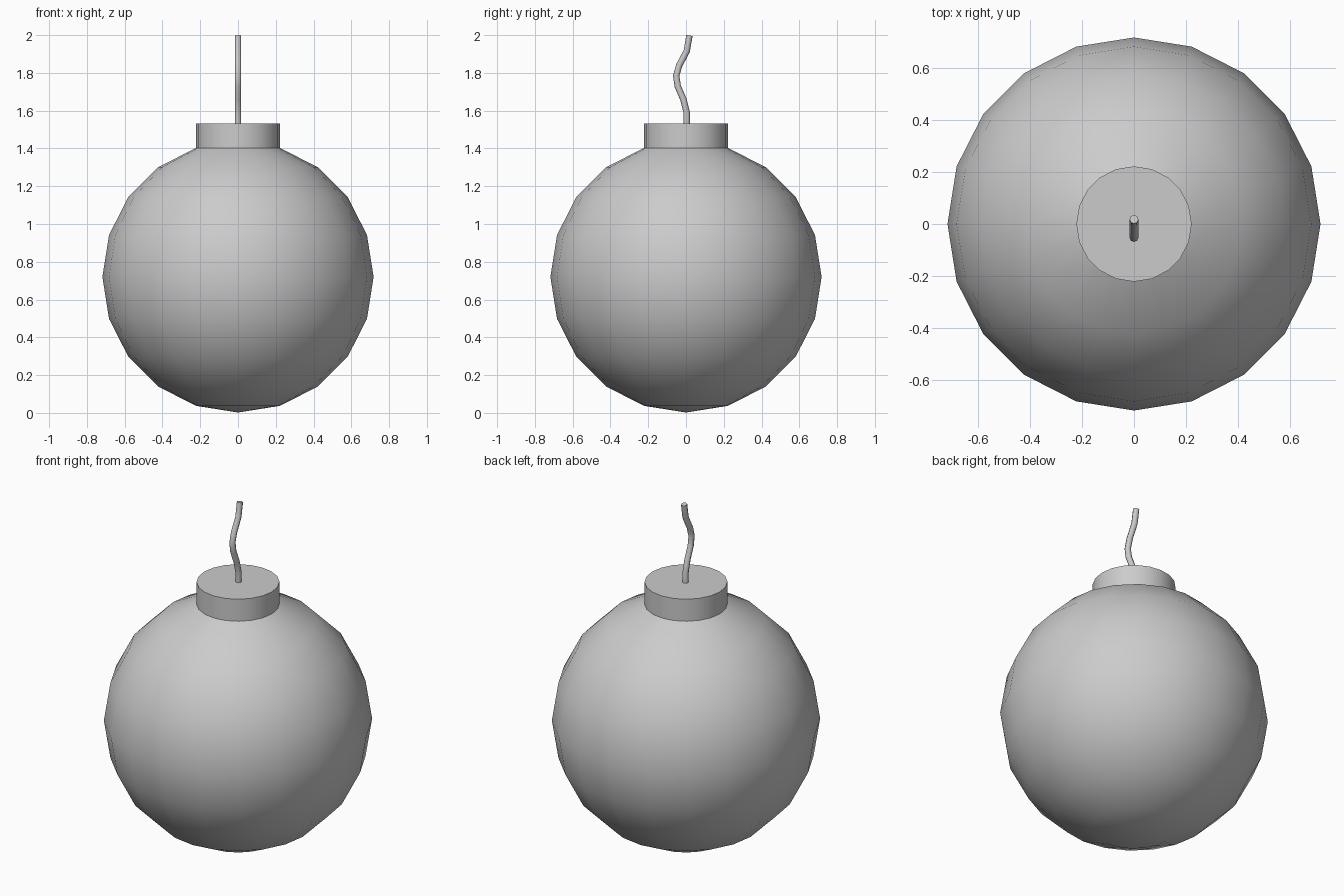
import bpy, bmesh

if "Cube" in bpy.data.objects:
    bpy.data.objects.remove(bpy.data.objects["Cube"])

R, CZ, CAP_TOP = 0.718, 0.72, 1.533

# Round body: 20-sided ball whose top ring is extruded up into a collar
bm = bmesh.new()
bmesh.ops.create_uvsphere(bm, u_segments=20, v_segments=10, radius=R)
bmesh.ops.translate(bm, verts=bm.verts, vec=(0, 0, CZ))
bm.verts.ensure_lookup_table()
pole = max(bm.verts, key=lambda v: v.co.z)
bmesh.ops.delete(bm, geom=[pole], context='VERTS')
rim = [e for e in bm.edges if e.is_boundary]
new = bmesh.ops.extrude_edge_only(bm, edges=rim)['geom']
for v in new:
    if isinstance(v, bmesh.types.BMVert):
        v.co.z = CAP_TOP
bmesh.ops.holes_fill(bm, edges=[e for e in bm.edges if e.is_boundary], sides=0)
bmesh.ops.recalc_face_normals(bm, faces=bm.faces)
mesh = bpy.data.meshes.new("body_with_collar")
bm.to_mesh(mesh)
bm.free()
body = bpy.data.objects.new("body_with_collar", mesh)
bpy.context.collection.objects.link(body)

# Wavy fuse: (y, z) path swept with a thin round section
path = [(0.004, 1.52), (0.004, 1.59), (-0.014, 1.66), (-0.044, 1.73),
        (-0.052, 1.785), (-0.036, 1.84), (0.004, 1.915), (0.018, 1.998)]
curve = bpy.data.curves.new("fuse", 'CURVE')
curve.dimensions = '3D'
curve.bevel_depth = 0.017
curve.bevel_resolution = 2
curve.use_fill_caps = True
spline = curve.splines.new('POLY')
spline.points.add(len(path) - 1)
for p, (y, z) in zip(spline.points, path):
    p.co = (0, y, z, 1)
fuse = bpy.data.objects.new("fuse", curve)
bpy.context.collection.objects.link(fuse)
bpy.ops.object.select_all(action='DESELECT')
fuse.select_set(True)
bpy.context.view_layer.objects.active = fuse
bpy.ops.object.convert(target='MESH')

# Smooth shading with sharp collar and fuse ends
for ob in (body, bpy.context.view_layer.objects.active):
    bpy.ops.object.select_all(action='DESELECT')
    ob.select_set(True)
    bpy.context.view_layer.objects.active = ob
    bpy.ops.object.shade_smooth_by_angle(angle=0.85)
